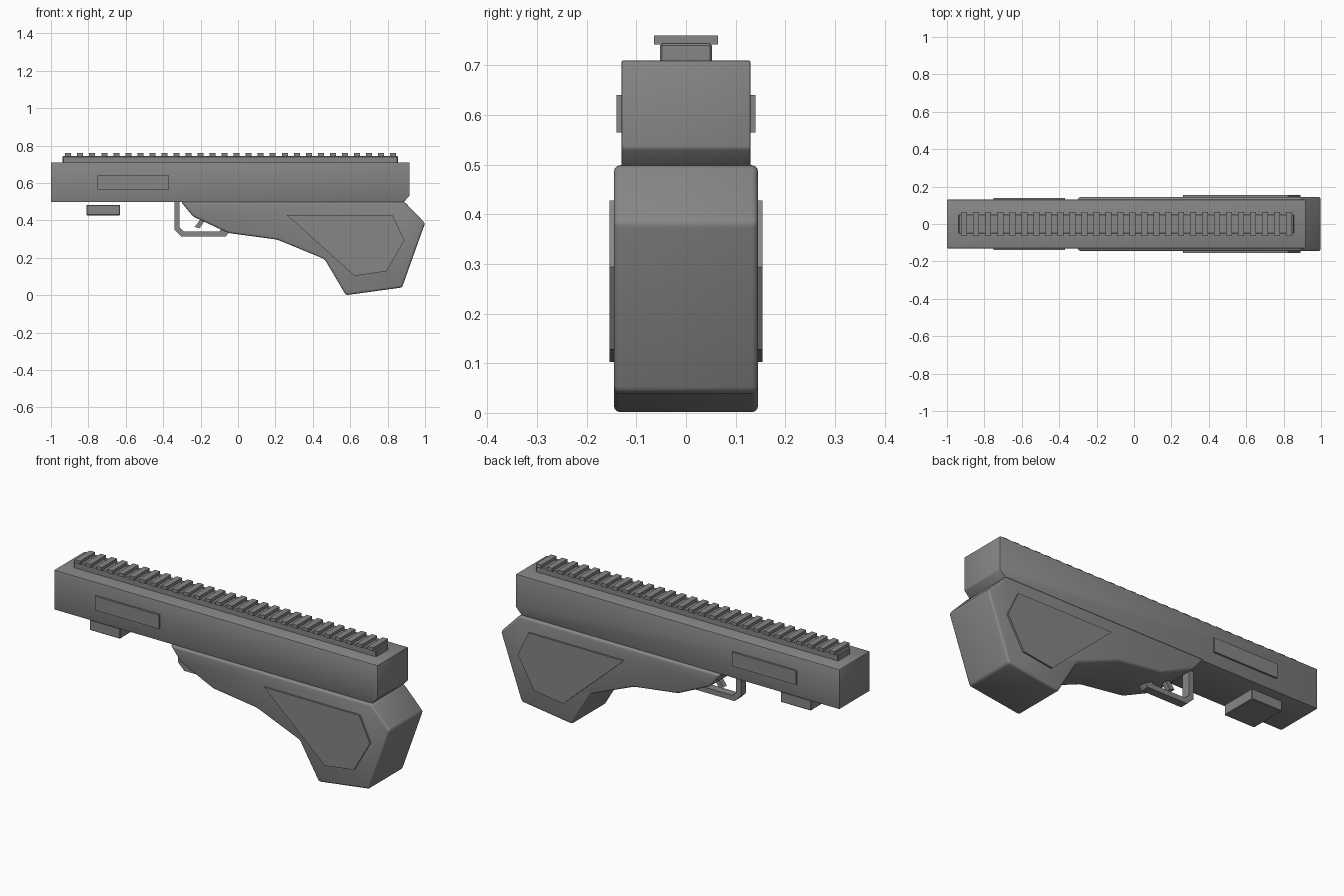
import bpy
import bmesh
import math

cube = bpy.data.objects.get("Cube")
if cube:
    bpy.data.objects.remove(cube, do_unlink=True)

grey = bpy.data.materials.new("mid_grey")
grey.use_nodes = True
COLOUR = (0.24, 0.24, 0.245, 1)
grey.diffuse_color = COLOUR
grey.node_tree.nodes["Principled BSDF"].inputs["Base Color"].default_value = COLOUR


def slab(name, outline, y0, y1, bevel=0, segments=1):
    """Extrude an x-z outline from y0 to y1, optionally with rounded edges."""
    bm = bmesh.new()
    face = bm.faces.new([bm.verts.new((x, y0, z)) for x, z in outline])
    ext = bmesh.ops.extrude_face_region(bm, geom=[face])
    verts = [g for g in ext["geom"] if isinstance(g, bmesh.types.BMVert)]
    bmesh.ops.translate(bm, verts=verts, vec=(0, y1 - y0, 0))
    bmesh.ops.recalc_face_normals(bm, faces=bm.faces)
    mesh = bpy.data.meshes.new(name)
    bm.to_mesh(mesh)
    bm.free()
    mesh.materials.append(grey)
    obj = bpy.data.objects.new(name, mesh)
    bpy.context.collection.objects.link(obj)
    if bevel:
        mod = obj.modifiers.new("rounded_edges", 'BEVEL')
        mod.width = bevel
        mod.segments = segments
        mod.limit_method = 'ANGLE'
        mod.angle_limit = math.radians(12)
        bpy.ops.object.select_all(action='DESELECT')
        obj.select_set(True)
        bpy.context.view_layer.objects.active = obj
        bpy.ops.object.modifier_apply(modifier=mod.name)
        bpy.ops.object.shade_smooth_by_angle(angle=math.radians(35))
    return obj


def rect(x0, x1, z0, z1):
    return [(x0, z0), (x1, z0), (x1, z1), (x0, z1)]


# Long upper body with a clipped rear corner
slab("upper_body", [(-1, 0.497), (0.885, 0.497), (0.918, 0.533),
                    (0.918, 0.71), (-1, 0.71)], -0.13, 0.13, 0.004, 2)

# Angular rear stock and grip
slab("rear_stock", [(-0.305, 0.499), (-0.24, 0.42), (-0.05, 0.332),
                    (0.21, 0.297), (0.463, 0.193), (0.577, 0.0),
                    (0.877, 0.041), (1.0, 0.385), (0.89, 0.499)],
     -0.145, 0.145, 0.012, 3)

# Raised panels on both sides
stock_panel = [(0.262, 0.428), (0.826, 0.428), (0.89, 0.294),
               (0.794, 0.128), (0.623, 0.103)]
for side, label in ((-1, "right"), (1, "left")):
    slab("stock_panel_" + label, stock_panel, side * 0.135, side * 0.154)
    slab("body_panel_" + label, rect(-0.75, -0.37, 0.565, 0.64),
         side * 0.12, side * 0.14)

# Top rail with evenly spaced teeth
slab("rail_base", rect(-0.938, 0.855, 0.705, 0.744), -0.052, 0.052, 0.004)
TEETH = 28
for i in range(TEETH):
    x = -0.908 + i * 1.737 / (TEETH - 1)
    slab(f"rail_tooth_{i + 1}", rect(x - 0.016, x + 0.016, 0.742, 0.76),
         -0.064, 0.064)

# Block below the front end
slab("front_block", rect(-0.81, -0.63, 0.427, 0.483), -0.1, 0.1, 0.003)

# Guard loop and trigger
slab("trigger_guard", [(-0.34, 0.505), (-0.34, 0.35), (-0.303, 0.314),
                       (-0.066, 0.314), (-0.045, 0.338), (-0.09, 0.355),
                       (-0.1, 0.341), (-0.29, 0.341), (-0.313, 0.362),
                       (-0.313, 0.505)], -0.022, 0.022)
slab("trigger", [(-0.2, 0.43), (-0.205, 0.4), (-0.232, 0.365),
                 (-0.205, 0.357), (-0.178, 0.4), (-0.165, 0.43)],
     -0.015, 0.015)
